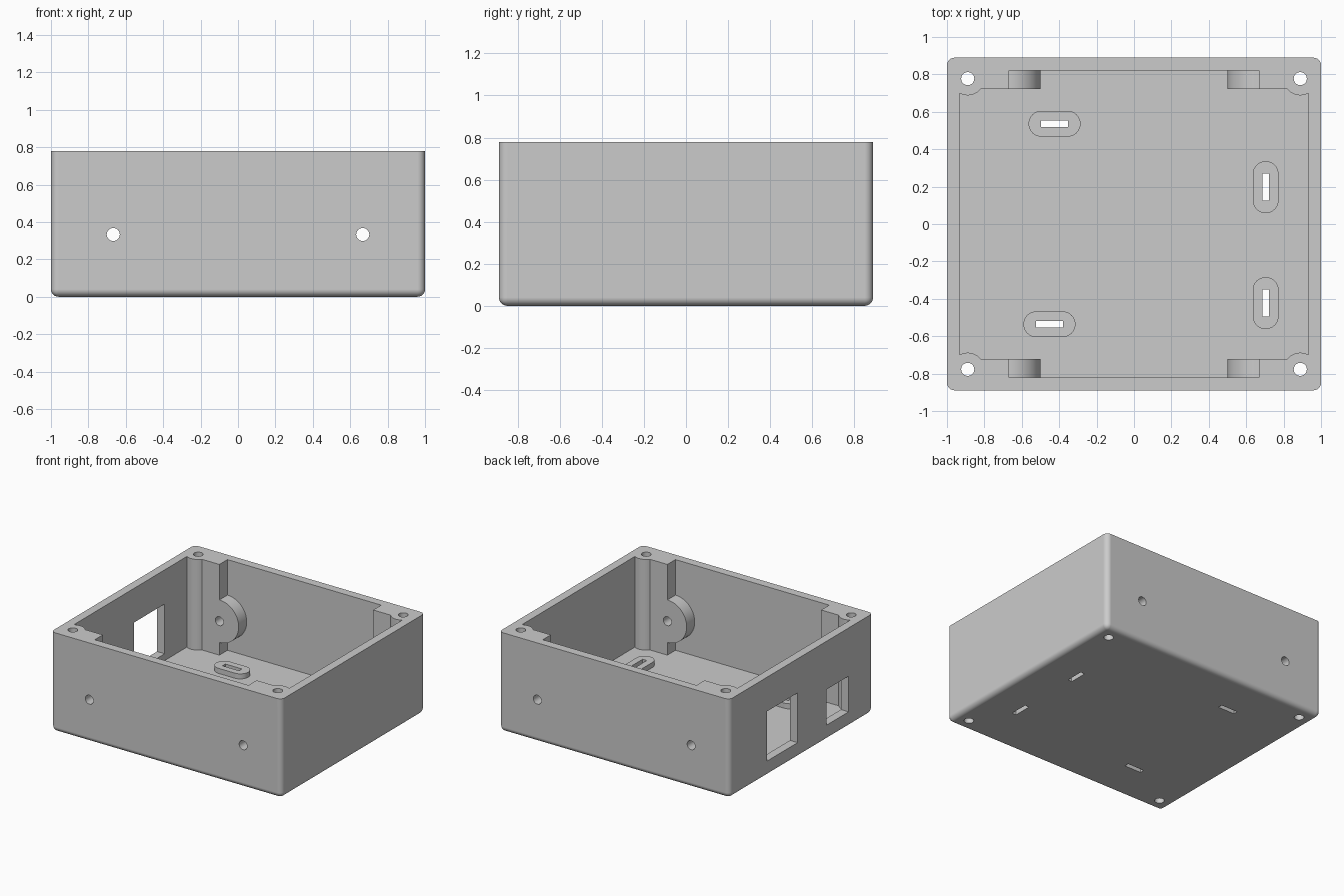
import bpy, bmesh
from math import radians, sin, cos, pi
from mathutils import Matrix

default = bpy.data.objects.get("Cube")
if default:
    bpy.data.objects.remove(default, do_unlink=True)

HX, HY, H = 1.0, 0.889, 0.778       # half width, half depth, height
WALL, FLOOR = 0.067, 0.067
PX, PY = 0.889, 0.777               # corner screw posts
BX, BZ, BR = 0.667, 0.333, 0.167    # side screw bosses
LEDGE = 0.722                       # inner face of the thick wall ends
HOLE = 0.035

grey = bpy.data.materials.new("matte grey")
grey.use_nodes = True
grey.diffuse_color = (0.6, 0.6, 0.6, 1)
grey.node_tree.nodes["Principled BSDF"].inputs["Base Color"].default_value = (0.6, 0.6, 0.6, 1)


def to_object(name, bm):
    bmesh.ops.recalc_face_normals(bm, faces=bm.faces)
    mesh = bpy.data.meshes.new(name)
    bm.to_mesh(mesh)
    bm.free()
    mesh.materials.append(grey)
    obj = bpy.data.objects.new(name, mesh)
    bpy.context.collection.objects.link(obj)
    return obj


def box(name, x0, x1, y0, y1, z0, z1):
    bm = bmesh.new()
    bmesh.ops.create_cube(bm, size=1)
    bmesh.ops.scale(bm, vec=(x1 - x0, y1 - y0, z1 - z0), verts=bm.verts)
    bmesh.ops.translate(bm, vec=((x0 + x1) / 2, (y0 + y1) / 2, (z0 + z1) / 2), verts=bm.verts)
    return to_object(name, bm)


def prism(name, outline, z0, z1, matrix=None):
    bm = bmesh.new()
    face = bm.faces.new([bm.verts.new((x, y, z0)) for x, y in outline])
    top = bmesh.ops.extrude_face_region(bm, geom=[face])["geom"]
    bmesh.ops.translate(bm, vec=(0, 0, z1 - z0),
                        verts=[v for v in top if isinstance(v, bmesh.types.BMVert)])
    if matrix:
        bmesh.ops.transform(bm, matrix=matrix, verts=bm.verts)
    return to_object(name, bm)


def arc(cx, cy, r, start, end, steps):
    angles = [radians(start + (end - start) * i / steps) for i in range(steps + 1)]
    return [(cx + r * cos(a), cy + r * sin(a)) for a in angles]


def circle(cx, cy, r, steps=48):
    return arc(cx, cy, r, 0, 360, steps)[:-1]


def combine(target, tool, operation):
    mod = target.modifiers.new(operation.title(), 'BOOLEAN')
    mod.operation = operation
    mod.solver = 'EXACT'
    mod.object = tool
    bpy.context.view_layer.objects.active = target
    bpy.ops.object.modifier_apply(modifier=mod.name)
    bpy.data.objects.remove(tool, do_unlink=True)


# Outer shell: block with rounded upright and bottom edges
case = box("enclosure_body", -HX, HX, -HY, HY, 0, H)
bm = bmesh.new()
bm.from_mesh(case.data)
rounded = [e for e in bm.edges if min(v.co.z for v in e.verts) < H / 2]
bmesh.ops.bevel(bm, geom=rounded, offset=0.04, segments=6, profile=0.5, affect='EDGES')
bm.to_mesh(case.data)
bm.free()

# Cavity: leaves corner posts and thick wall ends
quarter = arc(PX, PY, 0.089, -60, -142, 12)
quarter += [(BX, LEDGE), (BX, HY - WALL)]
outline = []
for sx, sy in ((1, 1), (-1, 1), (-1, -1), (1, -1)):
    part = [(sx * x, sy * y) for x, y in quarter]
    outline += part if sx * sy > 0 else part[::-1]
combine(case, prism("cavity", outline, FLOOR, H + 0.2), 'DIFFERENCE')

# Round screw bosses inside the front and back walls
for sx in (-1, 1):
    for sy in (-1, 1):
        place = Matrix.Translation((sx * BX, 0, BZ)) @ Matrix.Rotation(sy * -pi / 2, 4, 'X')
        combine(case, prism("boss", circle(0, 0, BR, 64), LEDGE, HY - 0.03, place), 'UNION')

# Raised floor pads with narrow slots: centre and long direction
pads = [(-0.425, 0.536, 0), (-0.452, -0.536, 0), (0.704, 0.197, 90), (0.704, -0.423, 90)]
for x, y, turn in pads:
    place = Matrix.Translation((x, y, 0)) @ Matrix.Rotation(radians(turn), 4, 'Z')
    pill = arc(0.07, 0, 0.069, -90, 90, 16) + arc(-0.07, 0, 0.069, 90, 270, 16)
    combine(case, prism("pad", pill, FLOOR / 2, 0.107, place), 'UNION')
    slot = [(-0.072, -0.018), (0.072, -0.018), (0.072, 0.018), (-0.072, 0.018)]
    combine(case, prism("slot", slot, -0.1, 0.3, place), 'DIFFERENCE')

# Screw holes: upright through the posts, and across front to back
for sx in (-1, 1):
    for sy in (-1, 1):
        combine(case, prism("post_hole", circle(sx * PX, sy * PY, HOLE, 32), -0.1, H + 0.1), 'DIFFERENCE')
    place = Matrix.Translation((sx * BX, 0, BZ)) @ Matrix.Rotation(pi / 2, 4, 'X')
    combine(case, prism("side_hole", circle(0, 0, HOLE, 32), -1.1, 1.1, place), 'DIFFERENCE')

# Port openings in the right wall
combine(case, box("large_port", -1.1, -0.85, 0.045, 0.425, 0.12, 0.51), 'DIFFERENCE')
combine(case, box("small_port", -1.1, -0.85, -0.587, -0.31, 0.12, 0.40), 'DIFFERENCE')

# Smooth curved surfaces, crisp edges
bpy.ops.object.select_all(action='DESELECT')
case.select_set(True)
bpy.context.view_layer.objects.active = case
bpy.ops.object.shade_smooth_by_angle(angle=radians(30))
weighted = case.modifiers.new("Weighted Normals", 'WEIGHTED_NORMAL')
weighted.keep_sharp = True
